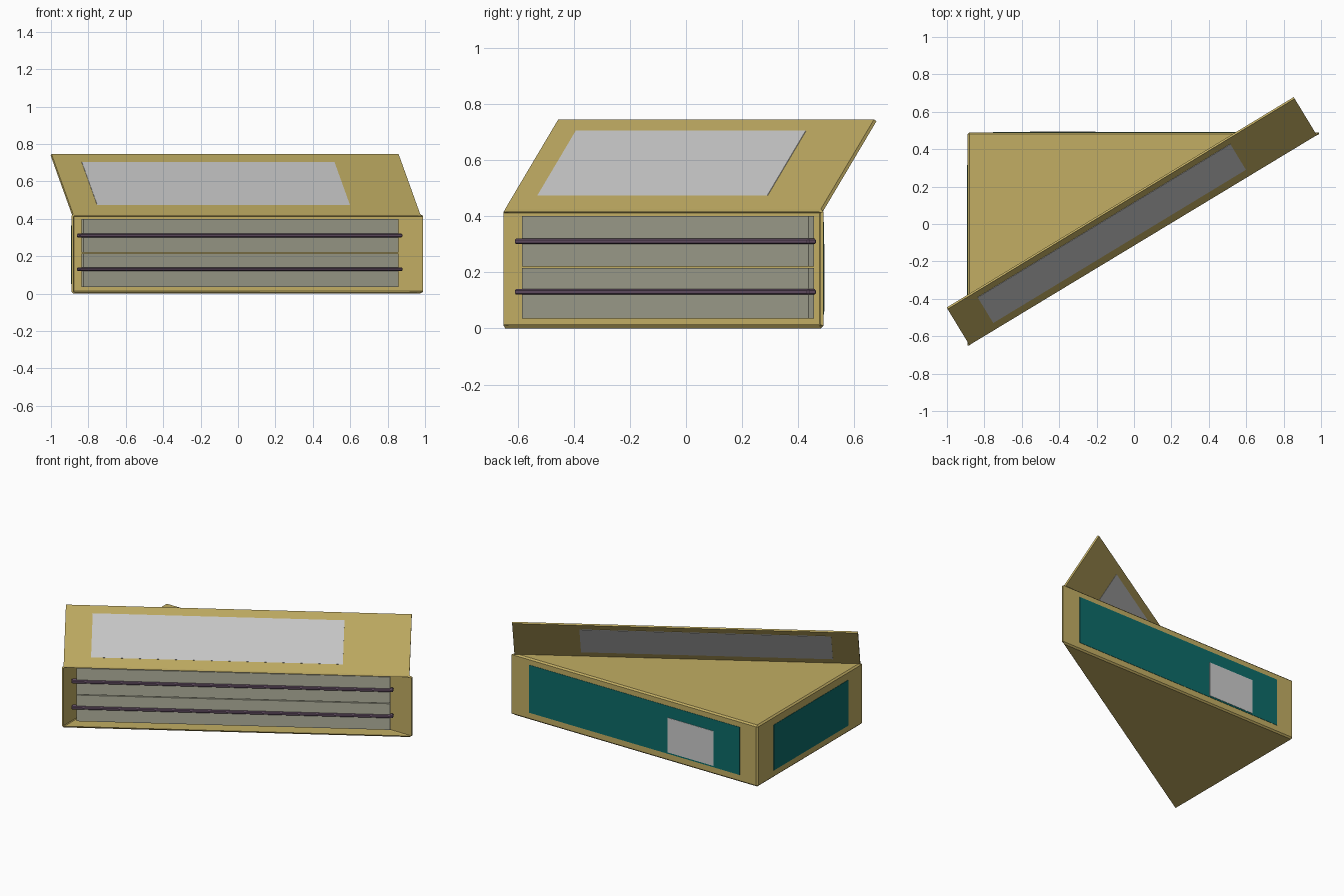
import bpy, bmesh
from mathutils import Vector

if "Cube" in bpy.data.objects:
    bpy.data.objects.remove(bpy.data.objects["Cube"])

H = 0.425                              # case height
A = Vector((-0.89, -0.65, 0))          # front left tip
B = Vector((0.99, 0.49, 0))            # right tip
C = Vector((-0.89, 0.49, 0))           # square corner at the back
Z = Vector((0, 0, 1))
U = (B - A).normalized()               # along the open slanted front
N = U.cross(Z)                         # outward from the slanted front


def lin(c):
    return c / 12.92 if c <= 0.04045 else ((c + 0.055) / 1.055) ** 2.4


def material(name, r, g, b):
    m = bpy.data.materials.new(name)
    m.diffuse_color = (lin(r), lin(g), lin(b), 1)
    m.use_nodes = True
    m.node_tree.nodes["Principled BSDF"].inputs["Base Color"].default_value = m.diffuse_color
    return m


tan = material("tan", 0.76, 0.68, 0.39)
teal = material("teal", 0.05, 0.42, 0.41)
pale = material("pale", 0.70, 0.70, 0.62)
plum = material("plum", 0.43, 0.34, 0.43)
label = None


def P(s, o, z):
    """Point s along the slanted front, o outward from it, at height z."""
    return A + U * s + N * o + Z * z


def make(name, verts, faces, mat, bevel=0):
    me = bpy.data.meshes.new(name)
    me.from_pydata([tuple(v) for v in verts], [], faces)
    bm = bmesh.new()
    bm.from_mesh(me)
    bmesh.ops.recalc_face_normals(bm, faces=bm.faces)
    bm.to_mesh(me)
    bm.free()
    ob = bpy.data.objects.new(name, me)
    bpy.context.collection.objects.link(ob)
    if mat:
        me.materials.append(mat)
    if bevel:
        m = ob.modifiers.new("bevel", "BEVEL")
        m.width, m.segments = bevel, 1
    return ob


def block(name, p, a, b, c, mat, bevel=0):
    """Box from corner p spanned by three edge vectors."""
    verts = [p + a * i + b * j + c * k for k in (0, 1) for j in (0, 1) for i in (0, 1)]
    faces = [(0, 2, 3, 1), (4, 5, 7, 6), (0, 1, 5, 4), (2, 6, 7, 3), (0, 4, 6, 2), (1, 3, 7, 5)]
    return make(name, verts, faces, mat, bevel)


# Triangular case, open along the slanted front
case = make("case", [A, B, C, A + Z * H, B + Z * H, C + Z * H],
            [(0, 2, 1), (3, 4, 5), (1, 2, 5, 4), (2, 0, 3, 5)], tan, 0.01)
sol = case.modifiers.new("thickness", "SOLIDIFY")
sol.thickness, sol.offset, sol.use_even_offset = 0.01, -1, True

# Two stacked trays in the opening, each held by a bar
S0, S1 = 0.089, 2.058
for i, z in enumerate((0.035, 0.22)):
    block(f"tray_{i + 1}", P(S0, -0.045, z), U * (S1 - S0), N * 0.023, Z * 0.18, pale)
    zb = (0.12, 0.30)[i]
    block(f"bar_{i + 1}", P(0.058, -0.045, zb), U * 2.019, N * 0.036, Z * 0.02, plum, 0.005)

# Raised header board leaning back from the top front edge
T = 0.012
rise = Z * 0.32 - N * 0.222
back = -U.cross(rise).normalized()     # direction through the board
if back.dot(N) > 0:
    back = -back
foot = P(0.01, 0, H)
block("header_board", foot, U * 2.17, rise, back * T, tan)

# Header labels on both faces
corner = foot + U * 0.17 + rise * 0.15
for name, start in (("header_label_front", corner - back * 0.002),
                    ("header_label_back", corner + back * T)):
    block(name, start, U * 1.58, rise * 0.72, back * 0.002, label)

# Coloured panels on the two closed walls, and a small grey card
X, Y = Vector((1, 0, 0)), Vector((0, 1, 0))
block("back_panel", Vector((-0.755, 0.49, 0.05)), X * 1.61, Y * 0.002, Z * 0.33, teal)
block("back_card", Vector((-0.555, 0.49, 0.06)), X * 0.35, Y * 0.004, Z * 0.24, label)
block("side_panel", Vector((-0.892, -0.50, 0.05)), Y * 0.815, X * 0.002, Z * 0.315, teal)
